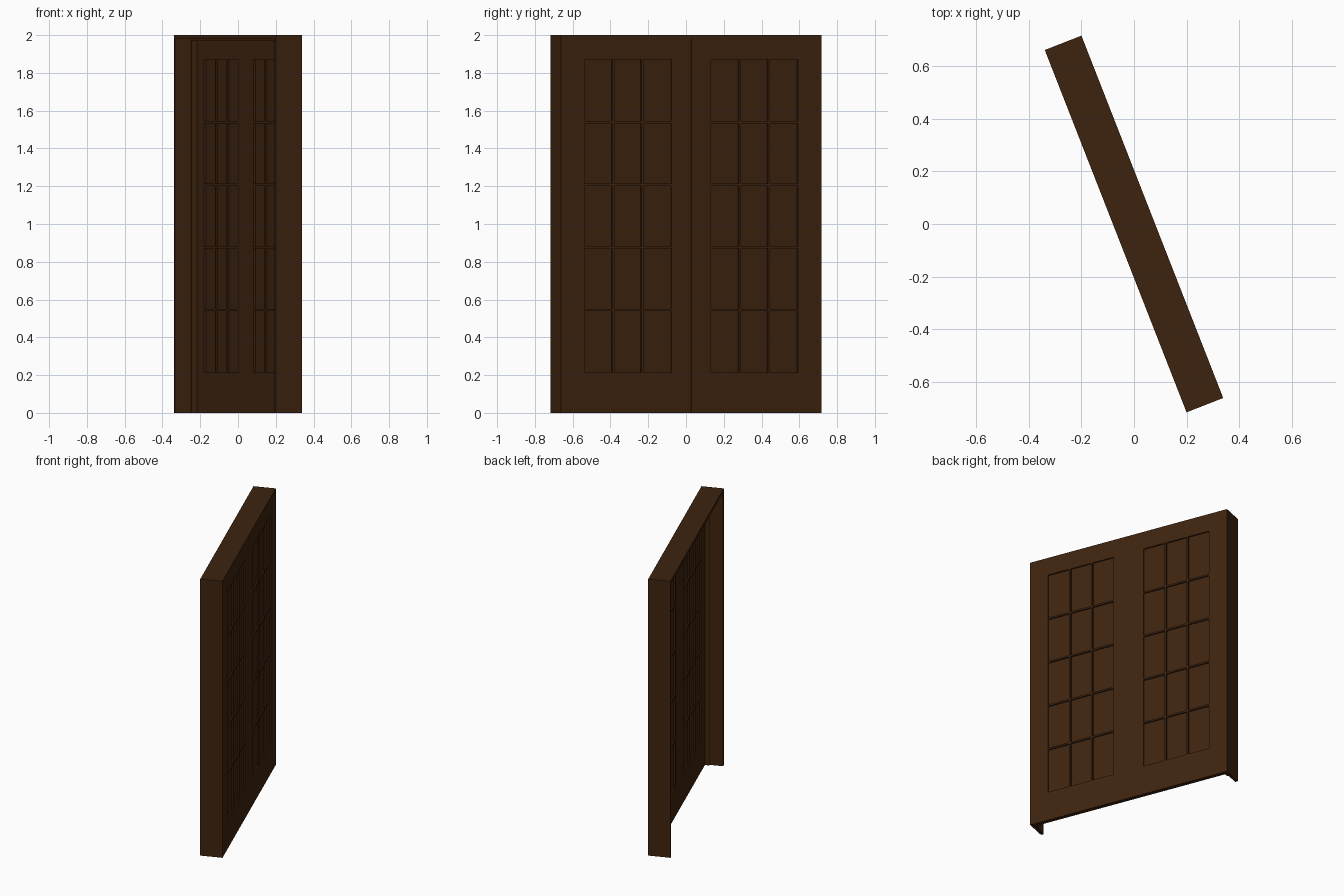
import bpy, math
from mathutils import Matrix

if "Cube" in bpy.data.objects:
    bpy.data.objects.remove(bpy.data.objects["Cube"])

# Double door in a frame; built along local Y, then turned about z
TURN = Matrix.Rotation(math.radians(21.37), 4, 'Z')
HALF_LEN, HALF_DEPTH, HEIGHT = 0.741, 0.075, 2.0
JAMB, STOP = 0.02, 0.01            # frame thickness, door stop width
DOOR_BACK = 0.045                  # doors sit flush with the +X side

wood = bpy.data.materials.new("dark_wood")
wood.diffuse_color = (0.048, 0.0172, 0.0048, 1)
wood.use_nodes = True
wood.node_tree.nodes["Principled BSDF"].inputs["Base Color"].default_value = wood.diffuse_color


def boxes(name, items):
    """One object from boxes given as (x0, x1, y0, y1, z0, z1)."""
    verts, faces = [], []
    for x0, x1, y0, y1, z0, z1 in items:
        y0, y1 = min(y0, y1), max(y0, y1)
        b = len(verts)
        verts += [(x, y, z) for z in (z0, z1)
                  for x, y in ((x0, y0), (x1, y0), (x1, y1), (x0, y1))]
        faces += [[b + i for i in f] for f in
                  ((3, 2, 1, 0), (4, 5, 6, 7), (0, 1, 5, 4),
                   (1, 2, 6, 5), (2, 3, 7, 6), (3, 0, 4, 7))]
    mesh = bpy.data.meshes.new(name)
    mesh.from_pydata(verts, [], faces)
    mesh.materials.append(wood)
    mesh.transform(TURN)
    obj = bpy.data.objects.new(name, mesh)
    bpy.context.collection.objects.link(obj)
    return obj


# Frame: header and its stop
inner, top = HALF_LEN - JAMB, HEIGHT - JAMB
boxes("header", [(-HALF_DEPTH, HALF_DEPTH, -HALF_LEN, HALF_LEN, top, HEIGHT)])
boxes("header_stop", [(0.015, DOOR_BACK, -inner, inner, top - STOP, top)])

# Pane grid layout on each door
COLS, ROWS, BAR = 3, 5, 0.012
P0, P1, Z0, Z1 = 0.112, 0.607, 0.213, 1.87
RECESS = 0.01

for side, s in (("left", -1), ("right", 1)):
    # Jamb and door stop
    boxes(side + "_jamb", [(-HALF_DEPTH, HALF_DEPTH, s * inner, s * HALF_LEN, 0, top)])
    boxes(side + "_stop", [(0.015, DOOR_BACK, s * (inner - STOP), s * inner, 0, top - STOP)])

    # Door stiles and rails
    a, b = DOOR_BACK, HALF_DEPTH
    boxes(side + "_door_frame", [
        (a, b, s * 0.001, s * P0, 0, top),
        (a, b, s * P1, s * inner, 0, top),
        (a, b, s * P0, s * P1, 0, Z0),
        (a, b, s * P0, s * P1, Z1, top)])

    # Recessed panel behind the glazing bars
    boxes(side + "_door_panel", [(a + RECESS, b - RECESS, s * P0, s * P1, Z0, Z1)])

    # Glazing bars
    bars = []
    for i in range(1, COLS):
        y = P0 + (P1 - P0) * i / COLS
        bars.append((a, b, s * (y - BAR / 2), s * (y + BAR / 2), Z0, Z1))
    for i in range(1, ROWS):
        z = Z0 + (Z1 - Z0) * i / ROWS
        bars.append((a, b, s * P0, s * P1, z - BAR / 2, z + BAR / 2))
    boxes(side + "_door_bars", bars)
